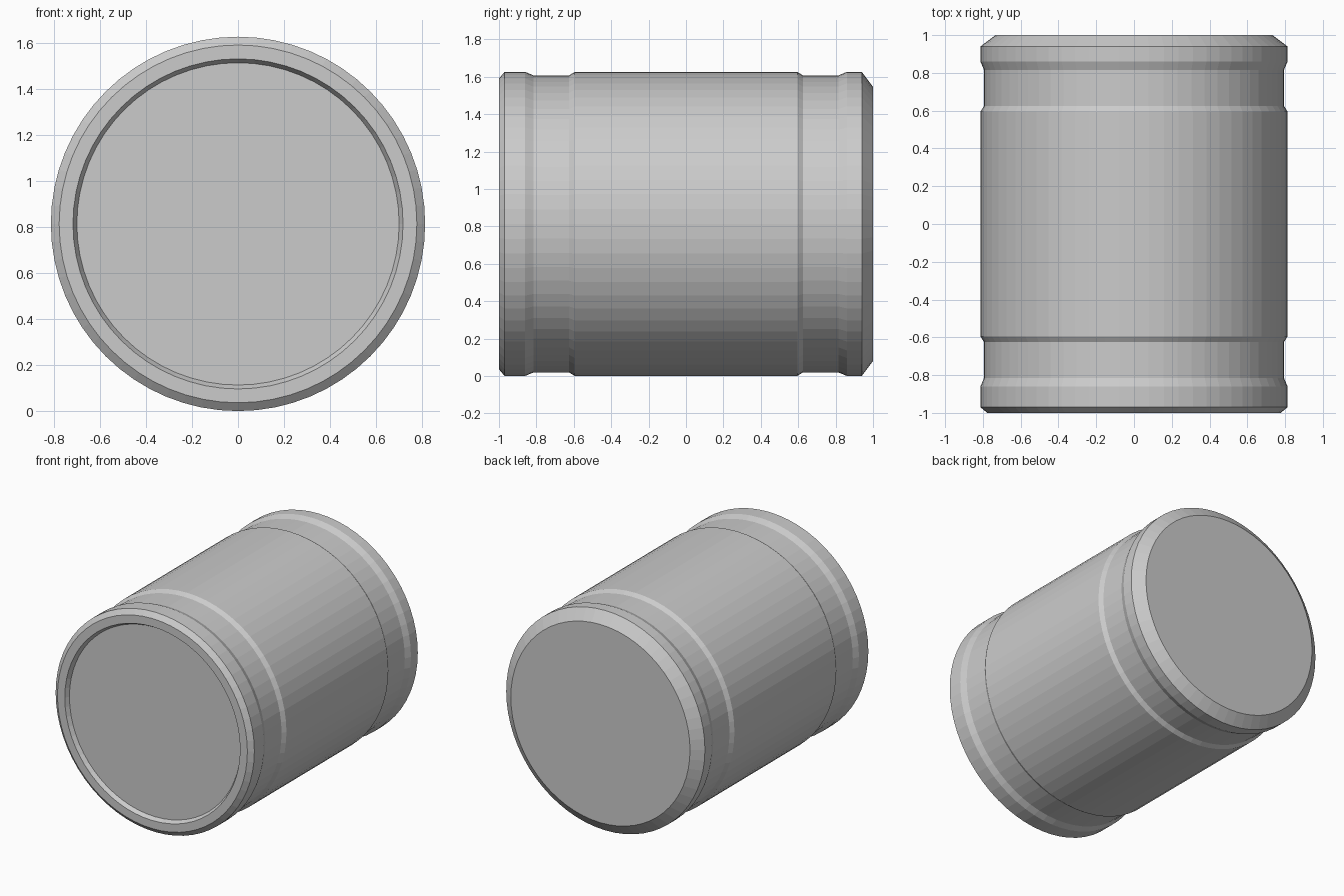
import bpy, bmesh
from math import cos, sin, pi

if "Cube" in bpy.data.objects:
    bpy.data.objects.remove(bpy.data.objects["Cube"])

SEGMENTS = 64
CENTER_Z = 0.813

# Barrel profile from front recess to back cap: (radius, y)
profile = [
    (0.70, -0.97), (0.717, -1.0),                       # recessed front lid
    (0.777, -1.0), (0.813, -0.97),                      # front bevel
    (0.813, -0.86), (0.794, -0.815), (0.794, -0.625), (0.813, -0.595),   # front groove
    (0.813, 0.595), (0.794, 0.625), (0.794, 0.815), (0.813, 0.86),       # back groove
    (0.813, 0.94), (0.733, 1.0),                        # back bevel
]

bm = bmesh.new()
rings = []
for r, y in profile:
    rings.append([bm.verts.new((r * sin(2 * pi * i / SEGMENTS), y,
                                CENTER_Z + r * cos(2 * pi * i / SEGMENTS)))
                  for i in range(SEGMENTS)])

# Side walls between neighbouring rings
for a, b in zip(rings, rings[1:]):
    for i in range(SEGMENTS):
        j = (i + 1) % SEGMENTS
        bm.faces.new((a[i], a[j], b[j], b[i]))

# Flat end discs
bm.faces.new(rings[0])
bm.faces.new(rings[-1])
bmesh.ops.recalc_face_normals(bm, faces=bm.faces)

mesh = bpy.data.meshes.new("barrel")
bm.to_mesh(mesh)
bm.free()
bpy.context.collection.objects.link(bpy.data.objects.new("barrel", mesh))
